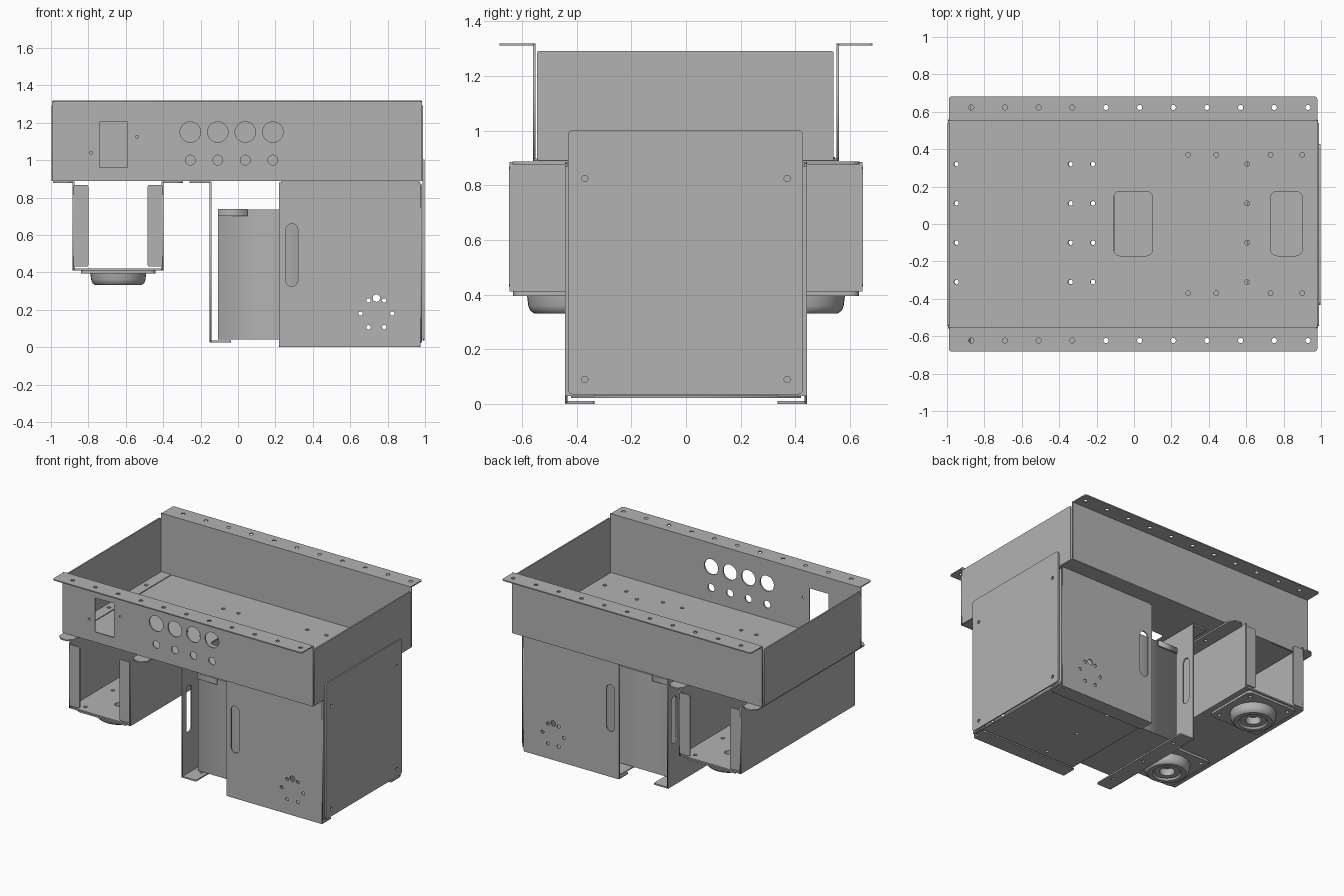
import bpy, bmesh, math
from mathutils import Matrix

if "Cube" in bpy.data.objects:
    bpy.data.objects.remove(bpy.data.objects["Cube"], do_unlink=True)

steel = bpy.data.materials.new("grey_sheet_metal")
steel.use_nodes = True
GREY = (0.45, 0.45, 0.45, 1)
steel.diffuse_color = GREY
steel.node_tree.nodes["Principled BSDF"].inputs["Base Color"].default_value = GREY

T = 0.01  # sheet thickness

# Local axes of a sheet lying in each plane: (u, v, normal)
AXES = {
    "xy": ((1, 0, 0), (0, 1, 0), (0, 0, 1)),
    "xz": ((1, 0, 0), (0, 0, 1), (0, -1, 0)),
    "yz": ((0, 1, 0), (0, 0, 1), (1, 0, 0)),
}


def circle(u, v, r, n=16):
    return [(u + r * math.cos(math.tau * i / n), v + r * math.sin(math.tau * i / n))
            for i in range(n)]


def rounded(u0, u1, v0, v1, r=0.0, n=4):
    """Rectangle outline with rounded corners."""
    if r == 0:
        return [(u0, v0), (u1, v0), (u1, v1), (u0, v1)]
    pts = []
    corners = [(u1 - r, v1 - r), (u0 + r, v1 - r), (u0 + r, v0 + r), (u1 - r, v0 + r)]
    for k, (cu, cv) in enumerate(corners):
        for i in range(n + 1):
            a = math.pi / 2 * (k + i / n)
            pts.append((cu + r * math.cos(a), cv + r * math.sin(a)))
    return pts


def sheet(name, plane, at, outline, holes=(), t=T):
    """Flat plate with cut holes, centred on the given plane offset."""
    curve = bpy.data.curves.new(name, "CURVE")
    curve.dimensions = "2D"
    curve.fill_mode = "BOTH"
    curve.extrude = t / 2
    for loop in [outline, *holes]:
        sp = curve.splines.new("POLY")
        sp.points.add(len(loop) - 1)
        for p, (u, v) in zip(sp.points, loop):
            p.co = (u, v, 0, 1)
        sp.use_cyclic_u = True
    temp = bpy.data.objects.new(name, curve)
    bpy.context.collection.objects.link(temp)
    bpy.context.view_layer.update()
    mesh = bpy.data.meshes.new_from_object(
        temp.evaluated_get(bpy.context.evaluated_depsgraph_get()))
    bpy.data.objects.remove(temp, do_unlink=True)
    u, v, n = AXES[plane]
    mat = Matrix((u, v, n)).transposed().to_4x4()
    sign = -1 if plane == "xz" else 1
    mat.translation = [c * at * sign for c in n]
    mesh.transform(mat)
    return add(name, mesh)


def add(name, mesh):
    mesh.materials.clear()
    mesh.materials.append(steel)
    ob = bpy.data.objects.new(name, mesh)
    bpy.context.collection.objects.link(ob)
    return ob


def block(name, x0, x1, y0, y1, z0, z1):
    return sheet(name, "xy", (z0 + z1) / 2, rounded(x0, x1, y0, y1), t=z1 - z0)


SIDES = (("front", -1), ("back", 1))
ROW = (-0.31, -0.10, 0.11, 0.32)

# Tray floor with mounting holes and two cable openings
floor_holes = [circle(x, y, 0.013, 10) for x in (-0.95, -0.34, -0.22, 0.605) for y in ROW]
floor_holes += [circle(x, y, 0.013, 10) for x in (0.29, 0.44, 0.73, 0.90) for y in (-0.37, 0.37)]
floor_holes += [rounded(-0.11, 0.10, -0.17, 0.175, 0.035), rounded(0.73, 0.90, -0.17, 0.175, 0.035)]
sheet("tray_floor", "xy", 0.893, rounded(-0.995, 0.985, -0.555, 0.555), floor_holes)

# Front wall cutouts: switch opening, large and small connector holes, screws
panel_holes = [rounded(-0.74, -0.59, 0.96, 1.205),
               circle(-0.785, 1.04, 0.008, 8), circle(-0.54, 1.125, 0.008, 8)]
for i in range(4):
    x = -0.255 + 0.147 * i
    panel_holes += [circle(x, 1.15, 0.055, 24), circle(x, 1.0, 0.027, 12)]

for side, s in SIDES:
    # Long tray walls with drilled outward flanges
    sheet(side + "_wall", "xz", s * 0.555, rounded(-0.995, 0.985, 0.888, 1.317),
          panel_holes if s < 0 else ())
    lo, hi = sorted((s * 0.55, s * 0.682))
    sheet(side + "_flange", "xy", 1.315, rounded(-0.99, 0.98, lo, hi, 0.015),
          [circle(-0.87 + 0.18 * i, s * 0.623, 0.014, 10) for i in range(11)], 0.008)

    # Lower box faces: grip slot and ring of holes
    vents = [rounded(0.255, 0.32, 0.325, 0.66, 0.032), circle(0.74, 0.262, 0.02, 12)]
    vents += [circle(0.74 + dx, z, 0.012, 10) for dx, z in
              ((-0.042, 0.25), (0.042, 0.25), (-0.085, 0.18), (0.085, 0.18),
               (-0.042, 0.107), (0.042, 0.107))]
    sheet(side + "_box_panel", "xz", s * 0.438, rounded(0.22, 0.975, 0.005, 0.88), vents)
    # Returns folded inward at the top, bottom and end of each box face
    lo, hi = sorted((s * 0.335, s * 0.443))
    sheet(side + "_box_bottom_fold", "xy", 0.006, rounded(0.22, 0.975, lo, hi, 0.01))
    sheet(side + "_box_top_fold", "xy", 0.88, rounded(0.23, 0.97, lo, hi, 0.01),
          [circle(x, s * 0.37, 0.013, 10) for x in (0.29, 0.44, 0.73, 0.90)])
    sheet(side + "_box_end_fold", "yz", 0.978, rounded(lo, hi, 0.03, 0.87),
          [circle(s * 0.37, z, 0.013, 10) for z in (0.09, 0.825)])

# Short tray end walls, with folded feet resting on the floor
sheet("left_end_wall", "yz", 0.983, rounded(-0.545, 0.54, 0.89, 1.292, 0.01))
sheet("right_end_wall", "yz", -0.992, rounded(-0.545, 0.54, 0.89, 1.292, 0.01))
sheet("right_end_fold", "xy", 0.901, rounded(-0.99, -0.91, -0.545, 0.545),
      [circle(-0.95, y, 0.013, 10) for y in ROW], 0.006)

# Box end cover and base
sheet("box_end_cover", "yz", 0.992, rounded(-0.432, 0.428, 0.035, 1.003, 0.02),
      [circle(y, z, 0.012, 10) for y in (-0.37, 0.37) for z in (0.09, 0.825)])
sheet("box_base", "xy", 0.027, rounded(0.22, 0.98, -0.42, 0.42),
      [circle(0.48, y, 0.012, 10) for y in (-0.3, 0, 0.3)])

# Hanger brackets holding the enclosed unit
slots = [rounded(y - 0.03, y + 0.03, 0.325, 0.66, 0.029) for y in (-0.35, 0.35)]
for name, x, s in (("right_hanger", -0.148, 1), ("left_hanger", 0.55, -1)):
    sheet(name, "yz", x, rounded(-0.42, 0.42, 0.025, 0.885), slots)
    lo, hi = sorted((x, x - s * 0.11))
    sheet(name + "_top_fold", "xy", 0.882, rounded(lo, hi, -0.42, 0.42, 0.01),
          [circle(x - s * 0.07, y, 0.013, 10) for y in ROW])
    lo, hi = sorted((x, x + s * 0.11))
    sheet(name + "_bottom_fold", "xy", 0.03, rounded(lo, hi, -0.42, 0.42, 0.01),
          [circle(x + s * 0.07, y, 0.012, 10) for y in (-0.3, 0, 0.3)])
block("enclosed_unit", -0.108, 0.51, -0.30, 0.30, 0.04, 0.735)
for side, s in SIDES:
    lo, hi = sorted((s * 0.30, s * 0.31))
    block(side + "_unit_lip", -0.108, 0.05, lo, hi, 0.70, 0.74)

# Open channel hanging below the tray
FOOT_X, FOOT_Y = -0.64, 0.432
screws = [(FOOT_X + dx, s * FOOT_Y + dy) for s in (-1, 1)
          for dx in (-0.155, 0.155) for dy in (-0.155, 0.155)]
sheet("channel_base", "xy", 0.416, rounded(-0.885, -0.398, -0.645, 0.645, 0.015),
      [circle(x, y, 0.013, 10) for x, y in screws]
      + [circle(FOOT_X, s * FOOT_Y, 0.03, 6) for s in (-1, 1)])
for name, x, s in (("right_channel", -0.88, 1), ("left_channel", -0.403, -1)):
    sheet(name + "_wall", "yz", x, rounded(-0.645, 0.645, 0.412, 0.885))
    lo, hi = sorted((x, x - s * 0.108))
    sheet(name + "_ear", "xy", 0.882, rounded(lo, hi, -0.635, 0.635, 0.03, 1),
          [circle(x - s * 0.067, y, 0.013, 10) for y in ROW])
    lo, hi = sorted((x, x + s * 0.08))
    for side, d in SIDES:
        sheet(f"{name}_{side}_fold", "xz", d * 0.642, rounded(lo, hi, 0.43, 0.868, 0.012))

# Round feet on square mounting plates
PROFILE = [(0.15, 0.402), (0.145, 0.36), (0.138, 0.342), (0.124, 0.332),
           (0.095, 0.332), (0.085, 0.345), (0.05, 0.345), (0.05, 0.402)]
for side, s in SIDES:
    y = s * FOOT_Y
    sheet(side + "_foot_plate", "xy", 0.403,
          rounded(FOOT_X - 0.2, FOOT_X + 0.2, y - 0.2, y + 0.2, 0.03),
          [circle(px, py, 0.013, 10) for px, py in screws if py * s > 0]
          + [circle(FOOT_X, y, 0.03, 6)], 0.016)
    bm = bmesh.new()
    verts = [bm.verts.new((r, 0, z)) for r, z in PROFILE]
    edges = [bm.edges.new(pair) for pair in zip(verts, verts[1:])]
    bmesh.ops.spin(bm, geom=verts + edges, axis=(0, 0, 1), cent=(0, 0, 0),
                   angle=math.tau, steps=36, use_merge=True)
    bmesh.ops.remove_doubles(bm, verts=bm.verts, dist=0.0005)
    bmesh.ops.recalc_face_normals(bm, faces=bm.faces)
    mesh = bpy.data.meshes.new(side + "_foot")
    bm.to_mesh(mesh)
    bm.free()
    foot = add(side + "_foot", mesh)
    foot.location = (FOOT_X, y, 0)
    bpy.ops.object.select_all(action="DESELECT")
    foot.select_set(True)
    bpy.context.view_layer.objects.active = foot
    bpy.ops.object.shade_smooth_by_angle(angle=math.radians(35))
